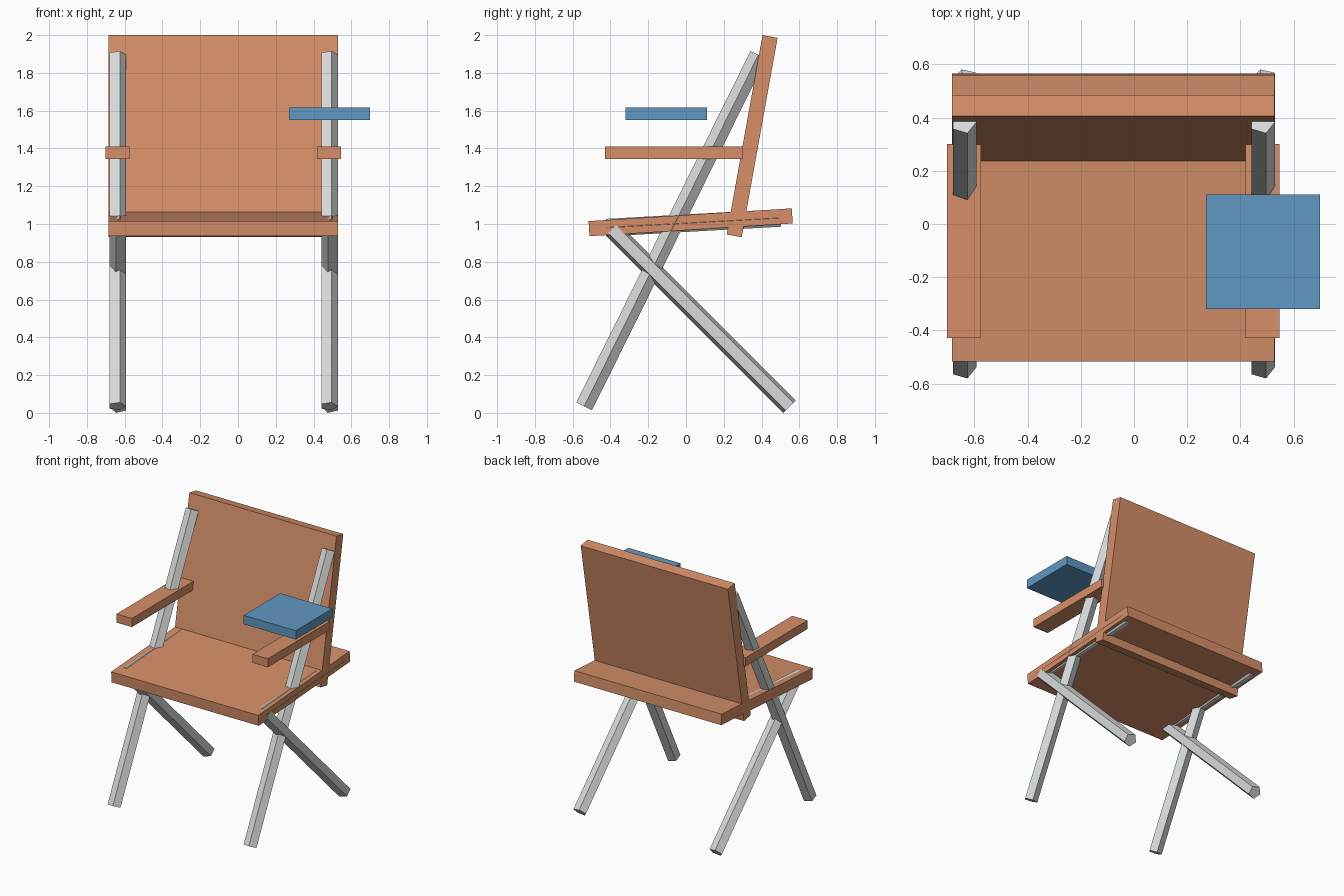
import bpy
import bmesh
from math import radians, pi
from mathutils import Vector, Matrix

cube = bpy.data.objects.get("Cube")
if cube:
    bpy.data.objects.remove(cube, do_unlink=True)


def make_material(name, color):
    mat = bpy.data.materials.new(name)
    mat.use_nodes = True
    mat.diffuse_color = (*color, 1)
    mat.node_tree.nodes["Principled BSDF"].inputs["Base Color"].default_value = (*color, 1)
    return mat


terracotta = make_material("terracotta", (0.67, 0.275, 0.14))
blue = make_material("blue", (0.12, 0.31, 0.54))
steel = make_material("pale grey", (0.68, 0.70, 0.70))


def finish(name, bm, mat):
    bmesh.ops.recalc_face_normals(bm, faces=bm.faces)
    mesh = bpy.data.meshes.new(name)
    bm.to_mesh(mesh)
    bm.free()
    mesh.materials.append(mat)
    obj = bpy.data.objects.new(name, mesh)
    bpy.context.collection.objects.link(obj)
    return obj


def board(name, center, size, mat, tilt=0):
    """Rectangular board tilted about the x axis, in degrees."""
    bm = bmesh.new()
    bmesh.ops.create_cube(bm, size=1)
    bmesh.ops.scale(bm, vec=size, verts=bm.verts)
    obj = finish(name, bm, mat)
    obj.location = center
    obj.rotation_euler.x = radians(tilt)
    return obj


def rod(name, x, start, end, spin=0):
    """Five-sided rod between two (y, z) points, one edge facing +x."""
    a, b = Vector((x, *start)), Vector((x, *end))
    axis = b - a
    bm = bmesh.new()
    bmesh.ops.create_cone(bm, cap_ends=True, segments=5, radius1=ROD_RADIUS,
                          radius2=ROD_RADIUS, depth=axis.length)
    # Put the first corner on +x before leaning the rod
    first = max(bm.verts, key=lambda v: v.co.y).co
    turn = Vector((1, 0)).angle_signed(Vector((first.x, first.y)))
    bmesh.ops.rotate(bm, verts=bm.verts, matrix=Matrix.Rotation(turn + spin, 3, "Z"))
    side = Vector((1, 0, 0))
    up = axis.normalized()
    lean = Matrix((side, up.cross(side), up)).transposed()
    bmesh.ops.rotate(bm, verts=bm.verts, matrix=lean)
    obj = finish(name, bm, steel)
    obj.location = (a + b) / 2
    return obj


ROD_RADIUS = 0.0487
WIDTH, MID_X = 1.214, -0.078

# Seat and backrest cross each other
board("seat", (MID_X, 0.0245, 1.009), (WIDTH, 1.078, 0.08), terracotta, 3.6)
board("backrest", (MID_X, 0.35, 1.465), (WIDTH, 0.081, 1.072), terracotta, -10.2)

# Flat tray above the left armrest
board("tray", (0.485, -0.104, 1.584), (0.43, 0.43, 0.066), blue)

# Each side: armrest, long front leg, short rear leg, rail inside the seat
for side, x in (("right", -0.641), ("left", 0.481)):
    board(side + "_armrest", (x + 0.002, -0.064, 1.377), (0.127, 0.73, 0.064), terracotta)
    rod(side + "_front_leg", x, (-0.539, 0.035), (0.383, 1.895))
    rod(side + "_rear_leg", x + 0.0095, (0.548, 0.033), (-0.392, 0.973), pi)
    rod(side + "_seat_rail", x, (-0.42, 0.981), (0.5, 1.032))
